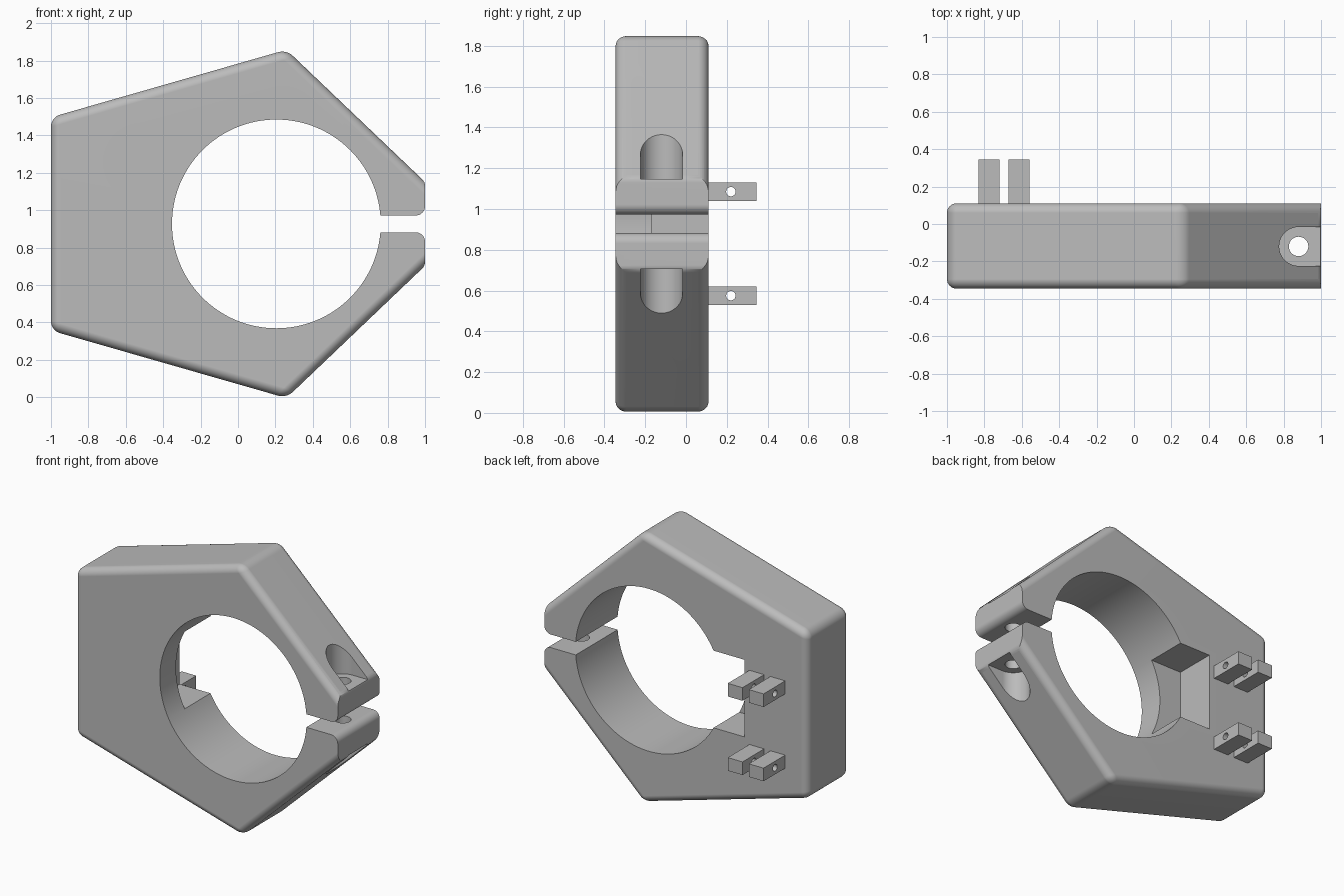
import bpy, bmesh, math
from math import cos, sin, radians
from mathutils import Matrix, Vector

if "Cube" in bpy.data.objects:
    bpy.data.objects.remove(bpy.data.objects["Cube"], do_unlink=True)

FRONT, BACK, MID = -0.345, 0.11, 0.927
SLOT, R = 0.045, 0.05            # half slot gap, edge rounding
APEX, TIP_X = Vector((0.259, 1.858)), 1.235

grey = bpy.data.materials.new("plain grey")
grey.use_nodes = True
grey.diffuse_color = (0.5, 0.5, 0.5, 1)
grey.node_tree.nodes["Principled BSDF"].inputs["Base Color"].default_value = (0.5, 0.5, 0.5, 1)


def to_object(name, bm):
    bmesh.ops.recalc_face_normals(bm, faces=bm.faces)
    mesh = bpy.data.meshes.new(name)
    bm.to_mesh(mesh)
    bm.free()
    mesh.materials.append(grey)
    ob = bpy.data.objects.new(name, mesh)
    bpy.context.collection.objects.link(ob)
    return ob


def prism(name, profile, y0, y1, bevel=0):
    """Extrude an x-z profile along y, optionally rounding every edge."""
    bm = bmesh.new()
    face = bm.faces.new([bm.verts.new((x, y0, z)) for x, z in profile])
    new = bmesh.ops.extrude_face_region(bm, geom=[face])["geom"]
    bmesh.ops.translate(bm, vec=(0, y1 - y0, 0),
                        verts=[v for v in new if isinstance(v, bmesh.types.BMVert)])
    bmesh.ops.recalc_face_normals(bm, faces=bm.faces)
    if bevel:
        bmesh.ops.bevel(bm, geom=bm.edges[:], offset=bevel, segments=8,
                        profile=0.5, affect='EDGES')
    return to_object(name, bm)


def box(name, x, y, z):
    return prism(name, [(x[0], z[0]), (x[1], z[0]), (x[1], z[1]), (x[0], z[1])], *y)


def cylinder(name, axis, centre, radius, length, sides):
    turn = {"X": Matrix.Rotation(radians(90), 4, 'Y'),
            "Y": Matrix.Rotation(radians(90), 4, 'X'), "Z": Matrix()}[axis]
    bm = bmesh.new()
    bmesh.ops.create_cone(bm, cap_ends=True, segments=sides, radius1=radius,
                          radius2=radius, depth=length,
                          matrix=Matrix.Translation(centre) @ turn)
    return to_object(name, bm)


def carve(ob, cutters):
    """Subtract the cutters, bake the result and remove them."""
    for c in cutters:
        m = ob.modifiers.new("cut", 'BOOLEAN')
        m.operation, m.solver, m.object = 'DIFFERENCE', 'EXACT', c
        c.hide_render = True
    deps = bpy.context.evaluated_depsgraph_get()
    mesh = bpy.data.meshes.new_from_object(ob.evaluated_get(deps))
    ob.modifiers.clear()
    ob.data = mesh
    for c in cutters:
        bpy.data.objects.remove(c, do_unlink=True)


def smooth(ob):
    bpy.ops.object.select_all(action='DESELECT')
    ob.select_set(True)
    bpy.context.view_layer.objects.active = ob
    bpy.ops.object.shade_smooth_by_angle(angle=radians(30))
    wn = ob.modifiers.new("even shading", 'WEIGHTED_NORMAL')
    wn.keep_sharp = True


def arc(cx, cz, a0, a1, steps=8):
    return [(cx + R * cos(radians(a0 + (a1 - a0) * i / steps)),
             cz + R * sin(radians(a0 + (a1 - a0) * i / steps))) for i in range(steps + 1)]


# Clamp body: rounded five-sided block
half = [(-1, 1.497), tuple(APEX)]
body = prism("clamp_body",
             half + [(TIP_X, MID)] + [(x, 2 * MID - z) for x, z in reversed(half)],
             FRONT, BACK, R)

# Clamp slot and blunt jaw ends with rounded lips
slope = (Vector((TIP_X, MID)) - APEX).normalized()
normal = Vector((-slope.y, slope.x))
tilt = math.degrees(math.atan2(normal.y, normal.x))
c = APEX + slope * ((1 - R - APEX.x + R * normal.x) / slope.x) - normal * R
upper = arc(1 - R, MID + SLOT + R, -90, 0) + arc(c.x, c.y, 0, tilt)
upper.append((upper[-1][0] + 0.3 * normal.x, upper[-1][1] + 0.3 * normal.y))
upper = [(0.4, MID + SLOT)] + upper + [(1.5, 1.5)]
cutters = [prism("slot_cutter",
                 upper + [(x, 2 * MID - z) for x, z in reversed(upper)], -0.5, 0.3)]

# Main bore, and the square recess beside it at the back
cutters.append(cylinder("bore_cutter", "Y", (0.205, 0, MID), 0.558, 2, 128))
cutters.append(box("recess_cutter", (-0.52, 0.1), (-0.17, 0.3), (MID - 0.265, MID + 0.265)))

# Bolt hole and the round-ended seat on each jaw
BOLT_X, BOLT_Y, SEAT = 0.88, -0.12, 0.104
cutters.append(cylinder("bolt_cutter", "Z", (BOLT_X, BOLT_Y, MID), 0.052, 2, 48))
for side in (1, -1):
    bm = bmesh.new()
    ring = [(BOLT_X + SEAT * cos(radians(90 + 180 * i / 24)),
             BOLT_Y + SEAT * sin(radians(90 + 180 * i / 24))) for i in range(25)]
    ring += [(1.3, BOLT_Y - SEAT), (1.3, BOLT_Y + SEAT)]
    face = bm.faces.new([bm.verts.new((x, y, MID + side * 0.22)) for x, y in ring])
    new = bmesh.ops.extrude_face_region(bm, geom=[face])["geom"]
    bmesh.ops.translate(bm, vec=(0, 0, side * 0.6),
                        verts=[v for v in new if isinstance(v, bmesh.types.BMVert)])
    cutters.append(to_object("seat_cutter", bm))

carve(body, cutters)
smooth(body)

# Two pairs of drilled lugs on the back
for level, z in (("upper", 1.085), ("lower", 0.575)):
    for side, x in (("right", -0.775), ("left", -0.615)):
        lug = box(f"{level}_{side}_lug", (x - 0.056, x + 0.056),
                  (BACK - 0.01, 0.345), (z - 0.045, z + 0.045))
        carve(lug, [cylinder("pin_cutter", "X", (x, 0.22, z), 0.023, 0.4, 32)])
        smooth(lug)
